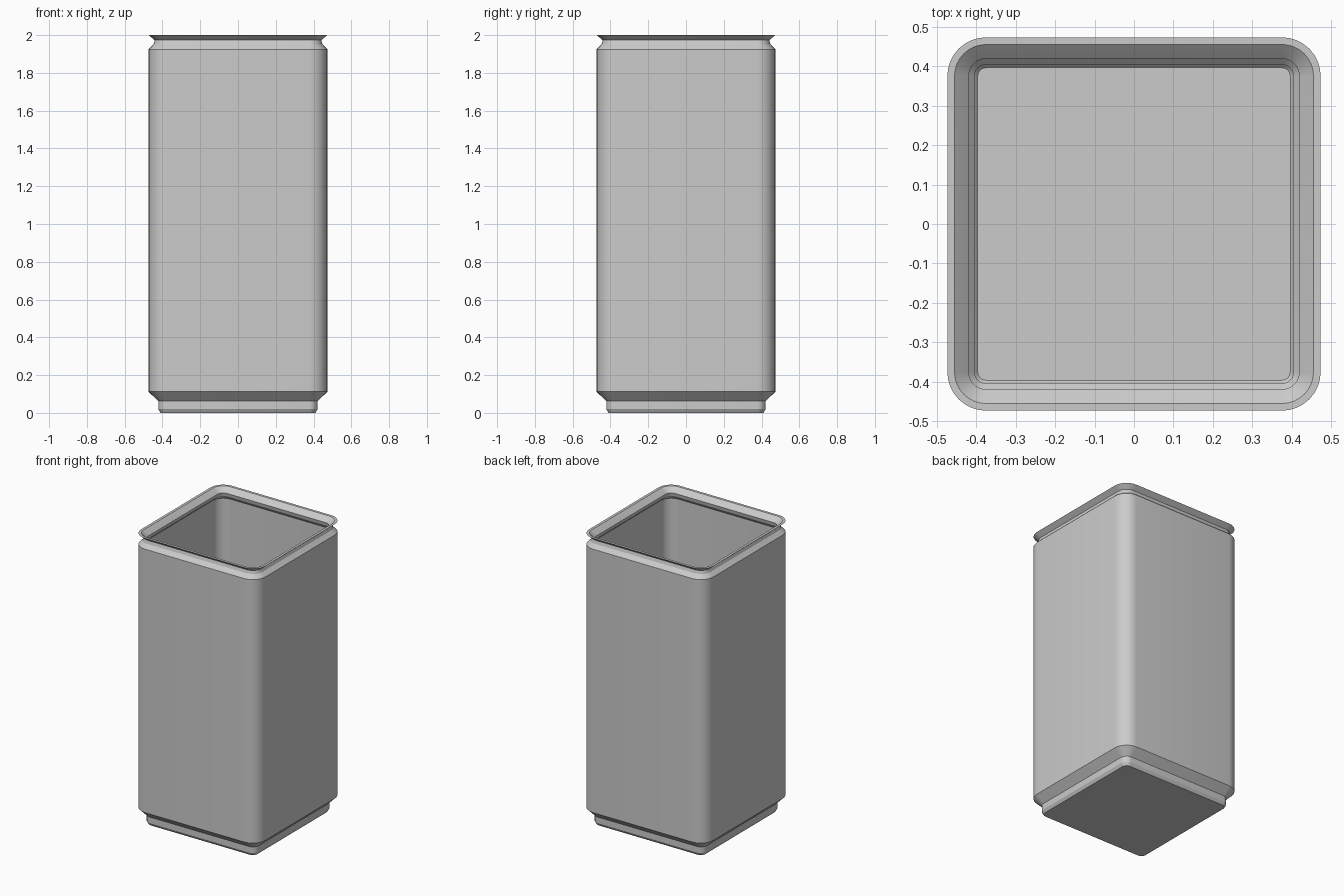
import bpy
import bmesh
import math

cube = bpy.data.objects.get("Cube")
if cube:
    bpy.data.objects.remove(cube, do_unlink=True)

CORNER = 0.375   # centre of every rounded corner
STEPS = 8        # segments per corner

# Wall section as (half width, height): outside going up, then inside going down
OUTER = [(0.41, 0.0), (0.422, 0.02), (0.422, 0.062), (0.473, 0.112),
         (0.473, 1.925), (0.447, 1.951), (0.441, 1.973), (0.473, 2.0)]
INNER = [(0.455, 2.0), (0.434, 1.982), (0.419, 1.968), (0.424, 1.945),
         (0.453, 1.916), (0.453, 0.12), (0.404, 0.071), (0.404, 0.028),
         (0.396, 0.02)]


def rounded_square(bm, half, z):
    """Ring of vertices around a square with rounded corners."""
    radius = half - CORNER
    ring = []
    for quarter in range(4):
        middle = math.pi / 4 + quarter * math.pi / 2
        cx = math.copysign(CORNER, math.cos(middle))
        cy = math.copysign(CORNER, math.sin(middle))
        for i in range(STEPS + 1):
            a = (quarter + i / STEPS) * math.pi / 2
            ring.append(bm.verts.new((cx + radius * math.cos(a),
                                      cy + radius * math.sin(a), z)))
    return ring


def make_material(name, colour):
    mat = bpy.data.materials.new(name)
    mat.use_nodes = True
    mat.diffuse_color = colour
    mat.node_tree.nodes["Principled BSDF"].inputs["Base Color"].default_value = colour
    return mat


# Hollow square can: skin the rings, then close the underside and inner floor
bm = bmesh.new()
rings = [rounded_square(bm, half, z) for half, z in OUTER + INNER]
for low, high in zip(rings, rings[1:]):
    for i in range(len(low)):
        j = (i + 1) % len(low)
        bm.faces.new((low[i], low[j], high[j], high[i]))
bm.faces.new(list(reversed(rings[0])))
bm.faces.new(rings[-1])
bmesh.ops.recalc_face_normals(bm, faces=bm.faces)

mesh = bpy.data.meshes.new("can_body")
bm.to_mesh(mesh)
bm.free()
mesh.materials.append(make_material("light_grey", (0.6, 0.6, 0.6, 1.0)))

can = bpy.data.objects.new("can_body", mesh)
bpy.context.collection.objects.link(can)

# Smooth corners, crisp profile edges
bpy.ops.object.select_all(action='DESELECT')
can.select_set(True)
bpy.context.view_layer.objects.active = can
bpy.ops.object.shade_smooth_by_angle(angle=math.radians(25))
